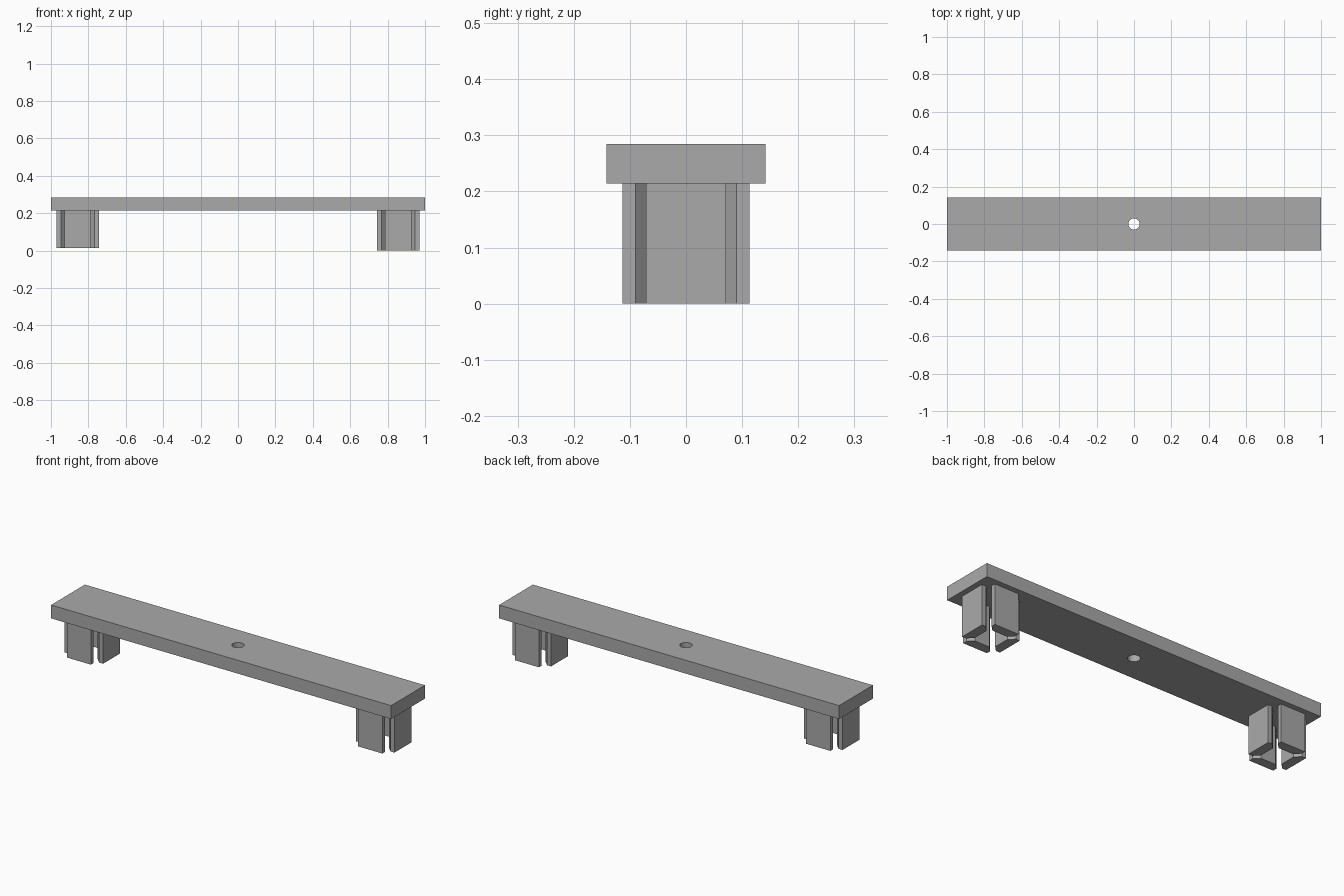
import bpy, bmesh, math
from mathutils import Matrix

old = bpy.data.objects.get("Cube")
if old:
    bpy.data.objects.remove(old, do_unlink=True)

grey = bpy.data.materials.new("plain grey")
grey.use_nodes = True
colour = (0.4, 0.4, 0.4, 1)
grey.diffuse_color = colour
grey.node_tree.nodes["Principled BSDF"].inputs["Base Color"].default_value = colour

PLATE_BOTTOM, PLATE_TOP = 0.214, 0.285


def add_object(name, bm):
    bmesh.ops.recalc_face_normals(bm, faces=bm.faces)
    mesh = bpy.data.meshes.new(name)
    bm.to_mesh(mesh)
    bm.free()
    obj = bpy.data.objects.new(name, mesh)
    mesh.materials.append(grey)
    bpy.context.collection.objects.link(obj)
    return obj


def extrude_profile(bm, points, z0, z1):
    face = bm.faces.new([bm.verts.new((x, y, z0)) for x, y in points])
    grown = bmesh.ops.extrude_face_region(bm, geom=[face])["geom"]
    verts = [v for v in grown if isinstance(v, bmesh.types.BMVert)]
    bmesh.ops.translate(bm, vec=(0, 0, z1 - z0), verts=verts)


# Long plate
bm = bmesh.new()
extrude_profile(bm, [(-1, -0.142), (1, -0.142), (1, 0.142), (-1, 0.142)],
                PLATE_BOTTOM, PLATE_TOP)
plate = add_object("plate", bm)

# Round hole through the middle of the plate
bm = bmesh.new()
bmesh.ops.create_cone(bm, cap_ends=True, segments=32, radius1=0.03, radius2=0.03,
                      depth=0.3, matrix=Matrix.Translation((0, 0, 0.25)))
cutter = add_object("hole_cutter", bm)
cutter.hide_render = True
cutter.hide_viewport = True
hole = plate.modifiers.new("hole", 'BOOLEAN')
hole.operation = 'DIFFERENCE'
hole.solver = 'EXACT'
hole.object = cutter

# Pegs: four prongs each, split by diagonal slots around a hollow core
prong = [(0.113, -0.071), (0.113, 0.071), (0.09, 0.071),
         (0.062, 0.043), (0.062, -0.043), (0.09, -0.071)]
for side, x, bottom in (("left", 0.857, 0), ("right", -0.857, 0.014)):
    for i, facing in enumerate(("left", "back", "right", "front")):
        bm = bmesh.new()
        extrude_profile(bm, prong, bottom, PLATE_BOTTOM)
        bm.transform(Matrix.Translation((x, 0, 0)) @ Matrix.Rotation(i * math.pi / 2, 4, 'Z'))
        add_object(f"{side}_peg_{facing}_prong", bm)
